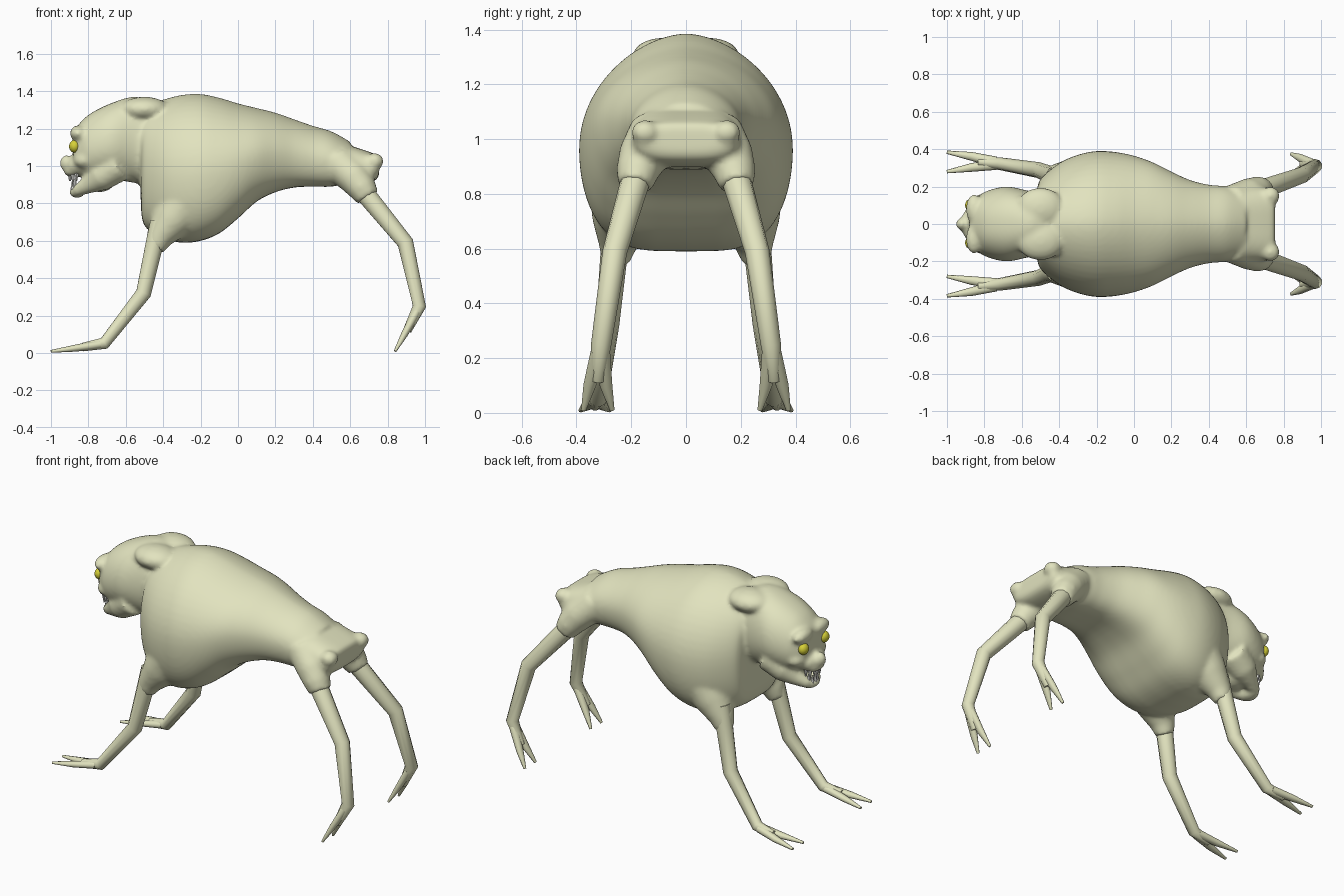
import bpy, bmesh, math
from mathutils import Vector, Matrix

cube = bpy.data.objects.get("Cube")
if cube:
    bpy.data.objects.remove(cube, do_unlink=True)


def material(name, rgb):
    mat = bpy.data.materials.new(name)
    mat.use_nodes = True
    mat.diffuse_color = (*rgb, 1)
    node = mat.node_tree.nodes["Principled BSDF"]
    node.inputs["Base Color"].default_value = (*rgb, 1)
    node.inputs["Roughness"].default_value = 0.7
    return mat


SKIN = material("pale_skin", (0.76, 0.77, 0.52))
YELLOW = material("eye_yellow", (0.68, 0.64, 0.04))
WHITE = material("tooth_white", (0.95, 0.95, 0.9))


def finish(bm, name, mat, angle=60):
    bmesh.ops.recalc_face_normals(bm, faces=bm.faces[:])
    mesh = bpy.data.meshes.new(name)
    bm.to_mesh(mesh)
    bm.free()
    mesh.materials.append(mat)
    obj = bpy.data.objects.new(name, mesh)
    bpy.context.scene.collection.objects.link(obj)
    bpy.ops.object.select_all(action="DESELECT")
    obj.select_set(True)
    bpy.context.view_layer.objects.active = obj
    bpy.ops.object.shade_smooth_by_angle(angle=math.radians(angle))
    return obj


def skin_rings(bm, rings):
    """Bridge a row of equal rings and cap both ends."""
    loops = [[bm.verts.new(p) for p in ring] for ring in rings]
    count = len(loops[0])
    for low, high in zip(loops, loops[1:]):
        for i in range(count):
            j = (i + 1) % count
            bm.faces.new((low[i], low[j], high[j], high[i]))
    bm.faces.new(loops[0][::-1])
    bm.faces.new(loops[-1])


def spline(rows, steps=6):
    """Catmull-Rom smoothing of a list of section rows."""
    rows = [Vector(r) for r in rows]
    out = []
    for i in range(len(rows) - 1):
        b, c = rows[i], rows[i + 1]
        a, d = rows[max(i - 1, 0)], rows[min(i + 2, len(rows) - 1)]
        for k in range(steps):
            t = k / steps
            out.append(b + (c - a) * (t / 2)
                       + (a * 2 - b * 5 + c * 4 - d) * (t * t / 2)
                       + (b * 3 - a - c * 3 + d) * (t ** 3 / 2))
    return out + [rows[-1]]


def loft(bm, sections, upper, lower, sides=56):
    """Sections along x: (x, top, bottom, half width); powers below 1 are boxy."""
    rings = []
    for x, top, bottom, half in spline(sections):
        mid = bottom + (top - bottom) * 0.46
        ring = []
        for i in range(sides):
            a = math.tau * i / sides
            c, s = math.cos(a), math.sin(a)
            reach, power = (top - mid, upper) if s > 0 else (mid - bottom, lower)
            ring.append((x, math.copysign(half * abs(c) ** power, c), mid + reach * s))
        rings.append(ring)
    skin_rings(bm, rings)


def tube(bm, path, radii, sides=10, flat=1.0):
    """Tapered tube; flat below 1 thins it vertically."""
    pts = [Vector(p) for p in path]
    rings = []
    for i, (p, r) in enumerate(zip(pts, radii)):
        ahead = pts[min(i + 1, len(pts) - 1)] - p
        behind = p - pts[max(i - 1, 0)]
        t = (ahead.normalized() + behind.normalized()).normalized()
        side = (Vector((0, 1, 0)) - t * t.y).normalized()
        up = t.cross(side)
        rings.append([p + side * (r * math.cos(a)) + up * (r * flat * math.sin(a))
                      for a in (math.tau * k / sides for k in range(sides))])
    skin_rings(bm, rings)


def ball(bm, centre, size):
    mat = Matrix.Translation(centre) @ Matrix.Diagonal((*size, 1))
    bmesh.ops.create_uvsphere(bm, u_segments=24, v_segments=16, radius=1, matrix=mat)


def mirrored(points, side):
    return [(x, y * side, z) for x, y, z in points]


# Torso: deep rib cage tapering to the loins
body = bmesh.new()
loft(body, [
    (-0.52, 1.27, 0.8, 0.17), (-0.5, 1.32, 0.68, 0.24), (-0.4, 1.355, 0.615, 0.325),
    (-0.3, 1.38, 0.59, 0.37), (-0.2, 1.385, 0.6, 0.39), (-0.1, 1.365, 0.64, 0.385),
    (0, 1.335, 0.72, 0.365), (0.1, 1.31, 0.81, 0.33), (0.2, 1.285, 0.86, 0.28),
    (0.3, 1.25, 0.885, 0.235), (0.4, 1.215, 0.89, 0.21), (0.5, 1.185, 0.89, 0.2),
    (0.6, 1.13, 0.91, 0.17)], 1.15, 0.5)

# Boxy pelvis
loft(body, [
    (0.46, 1.14, 0.93, 0.16), (0.56, 1.12, 0.9, 0.195), (0.66, 1.09, 0.9, 0.2),
    (0.73, 1.065, 0.92, 0.19), (0.755, 1.05, 0.95, 0.17)], 0.55, 0.6)

# Head: cranium running into the neck
loft(body, [
    (-0.42, 1.33, 0.9, 0.16), (-0.55, 1.37, 0.91, 0.175), (-0.68, 1.335, 0.93, 0.2),
    (-0.79, 1.28, 0.93, 0.175), (-0.85, 1.225, 0.96, 0.135), (-0.88, 1.18, 1.0, 0.1)],
    0.85, 0.8)
ball(body, (-0.85, 0, 1.0), (0.075, 0.105, 0.058))      # muzzle
ball(body, (-0.92, 0, 1.015), (0.033, 0.034, 0.045))    # nose
ball(body, (-0.885, 0, 0.968), (0.045, 0.075, 0.027))   # upper lip
ball(body, (-0.86, 0, 0.86), (0.042, 0.065, 0.032))     # chin
ball(body, (-0.74, 0, 0.925), (0.085, 0.1, 0.065))      # throat

for side in (1, -1):
    # Brow, cheek, jaw and shoulder blade
    ball(body, (-0.855, 0.08 * side, 1.175), (0.045, 0.08, 0.042))
    ball(body, (-0.82, 0.095 * side, 1.03), (0.06, 0.065, 0.045))
    tube(body, mirrored(
        ((-0.64, 0.1, 1.01), (-0.74, 0.085, 0.94), (-0.8, 0.068, 0.9), (-0.87, 0.04, 0.862)),
        side), (0.095, 0.08, 0.05, 0.028), 16)
    ball(body, (-0.5, 0.085 * side, 1.305), (0.13, 0.11, 0.065))
    # Shoulder lobe, hip point and thigh stump
    tube(body, mirrored(
        ((-0.25, 0.2, 0.86), (-0.36, 0.235, 0.7), (-0.425, 0.25, 0.61), (-0.447, 0.257, 0.555)),
        side), (0.165, 0.11, 0.07, 0.052), 20)
    ball(body, (0.73, 0.15 * side, 1.025), (0.05, 0.05, 0.045))
    tube(body, mirrored(
        ((0.53, 0.11, 1.02), (0.62, 0.155, 0.94), (0.665, 0.178, 0.88), (0.695, 0.187, 0.83)),
        side), (0.1, 0.092, 0.078, 0.064), 20)

torso = finish(body, "torso_and_head", SKIN)
remesh = torso.modifiers.new("blend", "REMESH")
remesh.mode = "VOXEL"
remesh.voxel_size = 0.012
remesh.use_smooth_shade = True
smooth = torso.modifiers.new("soften", "SMOOTH")
smooth.factor = 0.5
smooth.iterations = 9

# Limbs: path and radii of each leg, then two splayed toes
LIMBS = {
    "front_leg": (
        ((-0.42, 0.257, 0.7), (-0.445, 0.262, 0.59), (-0.505, 0.287, 0.32),
         (-0.715, 0.322, 0.052), (-0.83, 0.332, 0.032)),
        (0.052, 0.05, 0.043, 0.034, 0.024),
        ((-0.74, 0.325, 0.046), (-0.87, None, 0.026), (-1.0, None, 0.009))),
    "hind_leg": (
        ((0.63, 0.165, 0.92), (0.69, 0.187, 0.84), (0.895, 0.26, 0.59),
         (0.97, 0.31, 0.25), (0.905, 0.322, 0.12)),
        (0.054, 0.054, 0.045, 0.037, 0.024),
        ((0.955, 0.313, 0.22), (0.89, None, 0.1), (0.84, None, 0.01))),
}
for limb, (path, radii, toe) in LIMBS.items():
    for side, label in ((1, "right"), (-1, "left")):
        bm = bmesh.new()
        tube(bm, mirrored(path, side), radii)
        base, knuckle, tip = toe
        middle = path[-1][1]
        for splay in (-1, 1):
            points = [(base[0], base[1] + splay * 0.006, base[2]),
                      (knuckle[0], middle + splay * 0.03, knuckle[2]),
                      (tip[0], middle + splay * 0.052, tip[2])]
            tube(bm, mirrored(points, side), (0.03, 0.023, 0.009), 8, 0.8)
        finish(bm, limb + "_" + label, SKIN)

# Eyes
for side, label in ((1, "right"), (-1, "left")):
    bm = bmesh.new()
    ball(bm, (-0.874, 0.1 * side, 1.105), (0.029, 0.034, 0.034))
    finish(bm, "eye_" + label, YELLOW)

# Teeth: pointed cones around both jaws
bm = bmesh.new()
for i in range(7):
    a = math.radians(-75 + 25 * i)
    x, y = -0.85 - 0.05 * math.cos(a), 0.062 * math.sin(a)
    long = 0.042 if i in (1, 5) else 0.026
    tube(bm, [(x, y, 0.965), (x, y, 0.945 - long)], (0.015, 0.003), 6)
    tube(bm, [(x + 0.016, y * 0.85, 0.87), (x + 0.012, y * 0.85, 0.89 + long)],
         (0.014, 0.003), 6)
finish(bm, "teeth", WHITE, 30)
